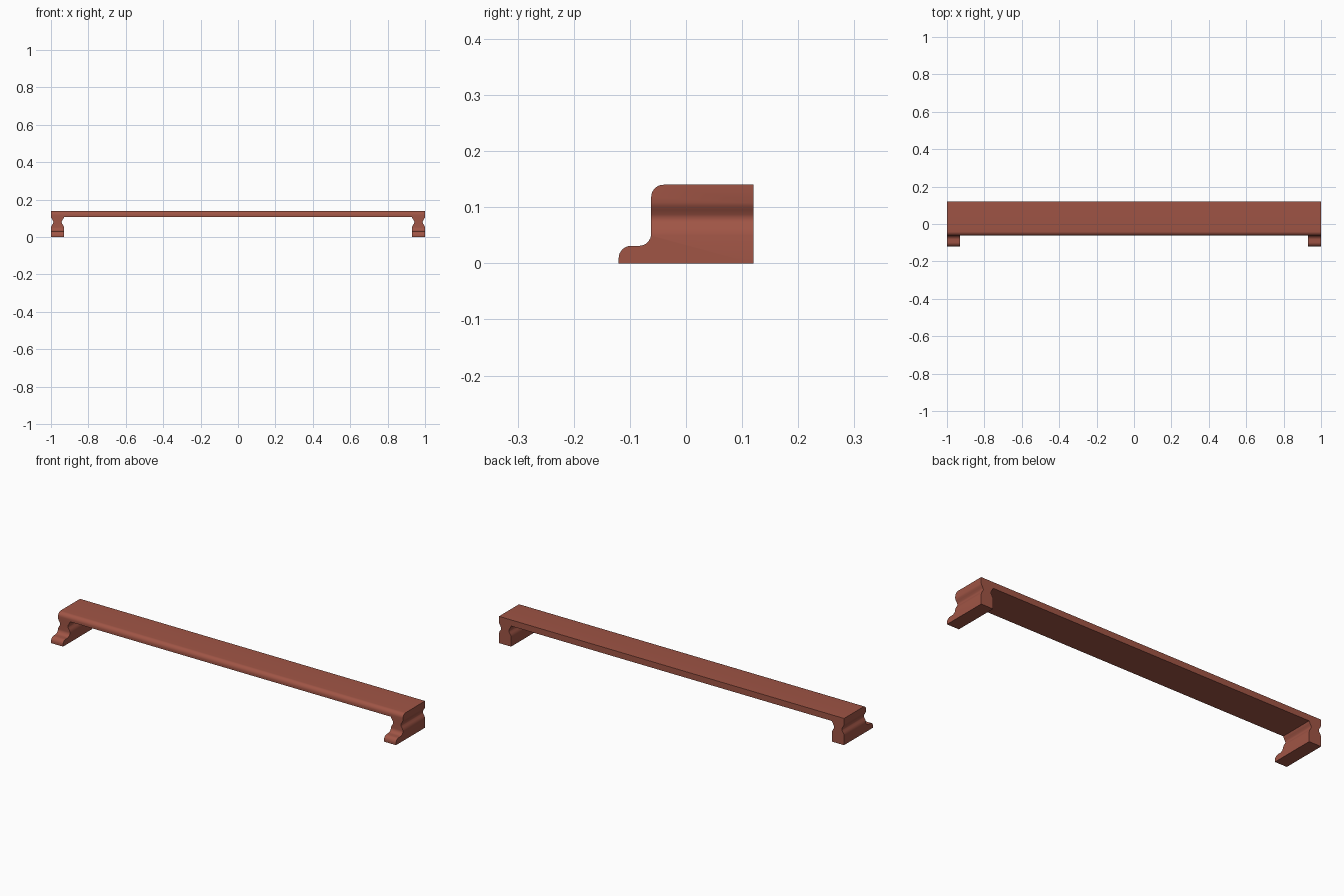
import bpy, bmesh, math

if "Cube" in bpy.data.objects:
    bpy.data.objects.remove(bpy.data.objects["Cube"])

mat = bpy.data.materials.new("brick red")
mat.diffuse_color = (0.35, 0.09, 0.06, 1)
mat.use_nodes = True
mat.node_tree.nodes["Principled BSDF"].inputs["Base Color"].default_value = mat.diffuse_color


def arc(cx, cy, r, a0, a1, n=8):
    """Points on a circular arc, angles in degrees."""
    return [(cx + r * math.cos(math.radians(a0 + (a1 - a0) * i / n)),
             cy + r * math.sin(math.radians(a0 + (a1 - a0) * i / n))) for i in range(n + 1)]


def prism(name, points, to_a, to_b):
    """Extrude a closed outline between two placing functions."""
    bm = bmesh.new()
    a = [bm.verts.new(to_a(*p)) for p in points]
    b = [bm.verts.new(to_b(*p)) for p in points]
    n = len(points)
    bm.faces.new(a)
    bm.faces.new(b[::-1])
    for i in range(n):
        bm.faces.new((a[i], b[i], b[(i + 1) % n], a[(i + 1) % n]))
    bmesh.ops.recalc_face_normals(bm, faces=bm.faces)
    me = bpy.data.meshes.new(name)
    bm.to_mesh(me)
    bm.free()
    ob = bpy.data.objects.new(name, me)
    bpy.context.collection.objects.link(ob)
    me.materials.append(mat)
    return ob


# Front outline: bar on two waisted legs
waist = [(0.0, 0.0), (0.0, 0.05), (0.002, 0.058), (0.006, 0.066), (0.011, 0.073), (0.013, 0.08),
         (0.011, 0.087), (0.006, 0.095), (0.002, 0.102), (0.0, 0.108)]
outer = [(1 - d, z) for d, z in waist] + [(1.0, 0.14)]
inner = [(0.93 + d, z) for d, z in waist]
half = inner[::-1] + outer
rail = prism("bench_rail", half + [(-x, z) for x, z in half[::-1]],
             lambda x, z: (x, -0.2, z), lambda x, z: (x, 0.12, z))

# Side outline: rounded top edge and toe with a fillet between
side = [(0.12, -0.1), (0.12, 0.14)]
side[1] = (0.12, 0.2)
side = [(0.3, -0.1), (0.3, 0.14)] + arc(-0.04, 0.118, 0.022, 90, 180) \
    + arc(-0.084, 0.053, 0.022, 0, -90) + arc(-0.098, 0.009, 0.022, 90, 180) + [(-0.12, -0.1)]
cutter = prism("side_profile_cutter", side,
               lambda y, z: (-1.2, y, z), lambda y, z: (1.2, y, z))
cutter.hide_render = True

# Keep what both outlines share
mod = rail.modifiers.new("side profile", 'BOOLEAN')
mod.operation = 'INTERSECT'
mod.solver = 'EXACT'
mod.object = cutter
bpy.context.view_layer.objects.active = rail
rail.select_set(True)
bpy.ops.object.modifier_apply(modifier=mod.name)
bpy.data.objects.remove(cutter)
bpy.ops.object.shade_smooth_by_angle(angle=math.radians(35))
